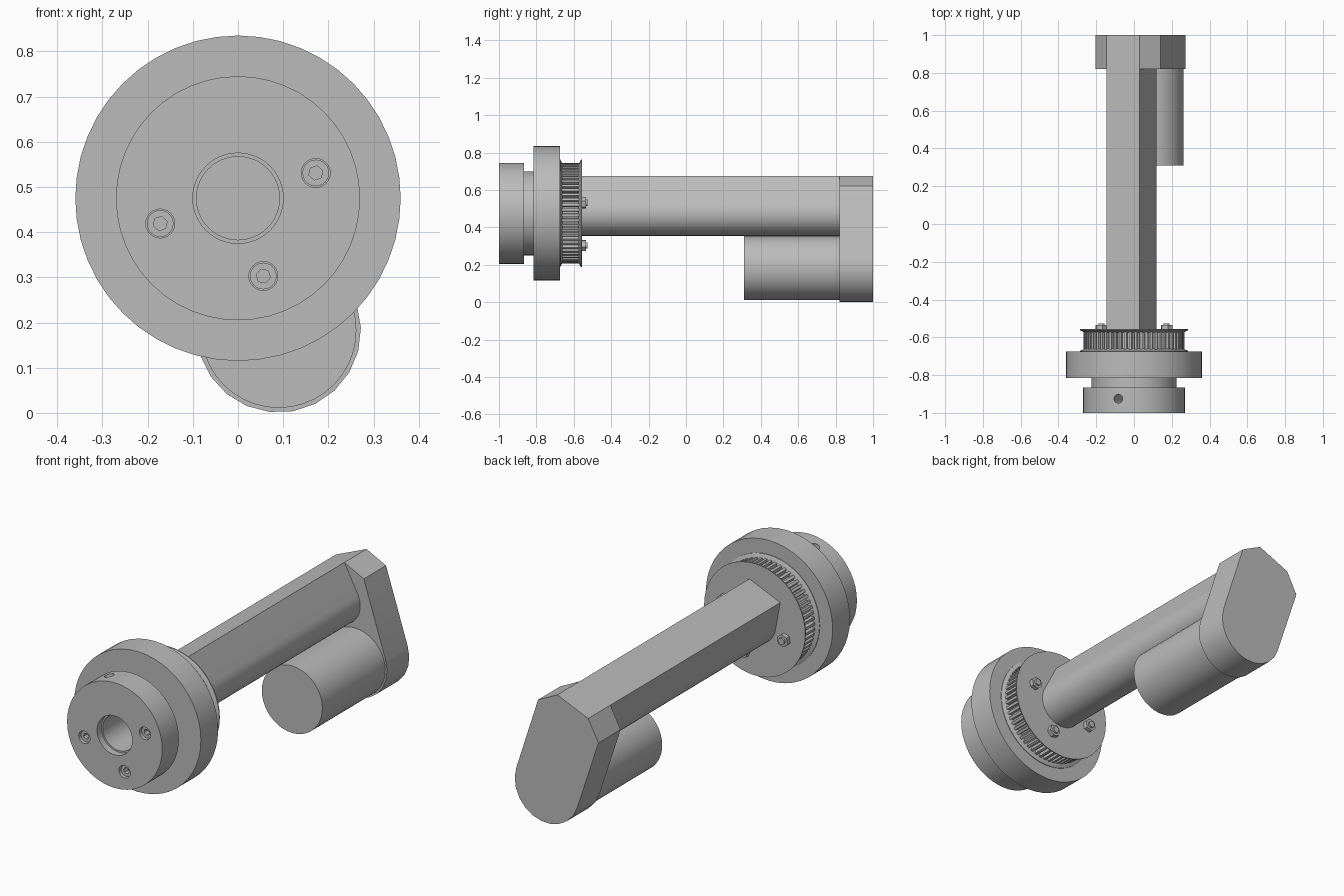
import bpy, bmesh, math
from mathutils import Vector

cube = bpy.data.objects.get("Cube")
if cube:
    bpy.data.objects.remove(cube, do_unlink=True)

grey = bpy.data.materials.new("machined_grey")
grey.use_nodes = True
COLOUR = (0.5, 0.5, 0.5, 1)
grey.diffuse_color = COLOUR
grey.node_tree.nodes["Principled BSDF"].inputs["Base Color"].default_value = COLOUR

AXIS = Vector((0, 0.475))        # wheel axis in (x, z)
MOTOR = Vector((0.09, 0.183))    # motor axis in (x, z)


def finish(name, bm):
    """Turn a bmesh into a smooth-by-angle grey object."""
    bmesh.ops.recalc_face_normals(bm, faces=bm.faces)
    mesh = bpy.data.meshes.new(name)
    bm.to_mesh(mesh)
    bm.free()
    mesh.materials.append(grey)
    ob = bpy.data.objects.new(name, mesh)
    bpy.context.collection.objects.link(ob)
    shade(ob)
    return ob


def shade(ob):
    bpy.ops.object.select_all(action='DESELECT')
    ob.select_set(True)
    bpy.context.view_layer.objects.active = ob
    bpy.ops.object.shade_smooth_by_angle(angle=math.radians(30))


def polar(centre, r, degrees):
    a = math.radians(degrees)
    return centre + Vector((math.cos(a), math.sin(a))) * r


def circle(centre, r, n, turn=0):
    return [polar(centre, r, turn + 360 * i / n) for i in range(n)]


def prism(name, outline, y0, y1):
    """Extrude an (x, z) outline along y."""
    bm = bmesh.new()
    front = bm.faces.new([bm.verts.new((p[0], y0, p[1])) for p in outline])
    moved = bmesh.ops.extrude_face_region(bm, geom=[front])["geom"]
    bmesh.ops.translate(bm, vec=(0, y1 - y0, 0),
                        verts=[v for v in moved if isinstance(v, bmesh.types.BMVert)])
    if not front.is_valid or len(bm.faces) < len(outline) + 2:
        bm.faces.new([v for v in bm.verts if abs(v.co.y - y0) < 1e-6])
    return finish(name, bm)


def lathe(name, profile, n):
    """Spin a closed (radius, y) profile around the wheel axis."""
    bm = bmesh.new()
    rings = [[bm.verts.new((p[0], y, p[1])) for p in circle(AXIS, r, n)] for r, y in profile]
    for a, b in zip(rings, rings[1:] + rings[:1]):
        for i in range(n):
            j = (i + 1) % n
            bm.faces.new((a[i], a[j], b[j], b[i]))
    return finish(name, bm)


def cut(target, cutter):
    mod = target.modifiers.new("cut", 'BOOLEAN')
    mod.operation = 'DIFFERENCE'
    mod.solver = 'EXACT'
    mod.object = cutter
    bpy.ops.object.select_all(action='DESELECT')
    target.select_set(True)
    bpy.context.view_layer.objects.active = target
    bpy.ops.object.modifier_apply(modifier=mod.name)
    bpy.data.objects.remove(cutter, do_unlink=True)
    shade(target)


def rounded_outline(corners, centre, r, steps):
    """Corners listed left to right, closed below by an arc tangent to the outer ones."""
    def tangent(p, side):
        d = p - centre
        return math.degrees(math.atan2(d.y, d.x) + side * math.acos(r / d.length))
    start = tangent(corners[0], 1)
    end = tangent(corners[-1], -1)
    while end < start:
        end += 360
    arc = [polar(centre, r, start + (end - start) * i / steps) for i in range(steps + 1)]
    return arc + corners[::-1]


# Hub, neck and wide flange with a stepped bore
hub = lathe("hub_and_flange", [(0.1, -1), (0.27, -1), (0.27, -0.865), (0.225, -0.865),
                               (0.225, -0.815), (0.36, -0.815), (0.36, -0.675),
                               (0.092, -0.675), (0.092, -0.965), (0.1, -0.965)], 48)

# Toothed pulley with flared rims
TEETH = 60
gear = []
for i in range(TEETH):
    a = 360 * i / TEETH
    gear += [polar(AXIS, r, a + da) for r, da in ((0.25, 0), (0.25, 2), (0.268, 2.6), (0.268, 5.4))]
prism("pulley_teeth", gear, -0.68, -0.565)
lathe("pulley_rear_rim", [(0.05, -0.575), (0.262, -0.575), (0.287, -0.562), (0.287, -0.557),
                          (0.05, -0.557)], 48)
lathe("pulley_front_rim", [(0.2, -0.678), (0.287, -0.678), (0.287, -0.672), (0.262, -0.66),
                           (0.2, -0.66)], 48)

# Three recessed socket screws with nuts at the back
for k, angle in enumerate((18, 198, 288)):
    p = polar(AXIS, 0.181, angle)
    cut(hub, prism("cutter", circle(p, 0.032, 24), -1.05, -0.93))
    head = prism(f"screw_head_{k + 1}", circle(p, 0.0295, 24), -0.985, -0.925)
    cut(head, prism("cutter", circle(p, 0.016, 6, angle), -1.02, -0.955))
    prism(f"screw_nut_{k + 1}", circle(p, 0.032, 6, angle), -0.56, -0.535)
    prism(f"screw_tip_{k + 1}", circle(p, 0.017, 16), -0.56, -0.526)

# Radial set screw hole in the hub
bm = bmesh.new()
bmesh.ops.create_cone(bm, cap_ends=True, segments=20, radius1=0.024, radius2=0.024, depth=0.24)
drill = finish("cutter", bm)
spot = polar(AXIS, 0.2, 108)
drill.location = (spot.x, -0.925, spot.y)
drill.rotation_euler = (0, math.radians(-18), 0)
bpy.context.view_layer.update()
cut(hub, drill)

# Long arm: flat roof, sloping sides, round underside
roof = [Vector((-0.145, 0.6)), Vector((0.03, 0.675))]
prism("arm", rounded_outline(roof, AXIS, 0.12, 24), -0.56, 0.83)

# Gearbox plate joining the arm and the motor
plate = [Vector((-0.203, 0.49))] + roof + [Vector((0.14, 0.62))]
prism("end_plate", rounded_outline(plate, MOTOR, 0.182, 11), 0.82, 1)

# Motor can
prism("motor", circle(MOTOR, 0.172, 40), 0.31, 0.83)
